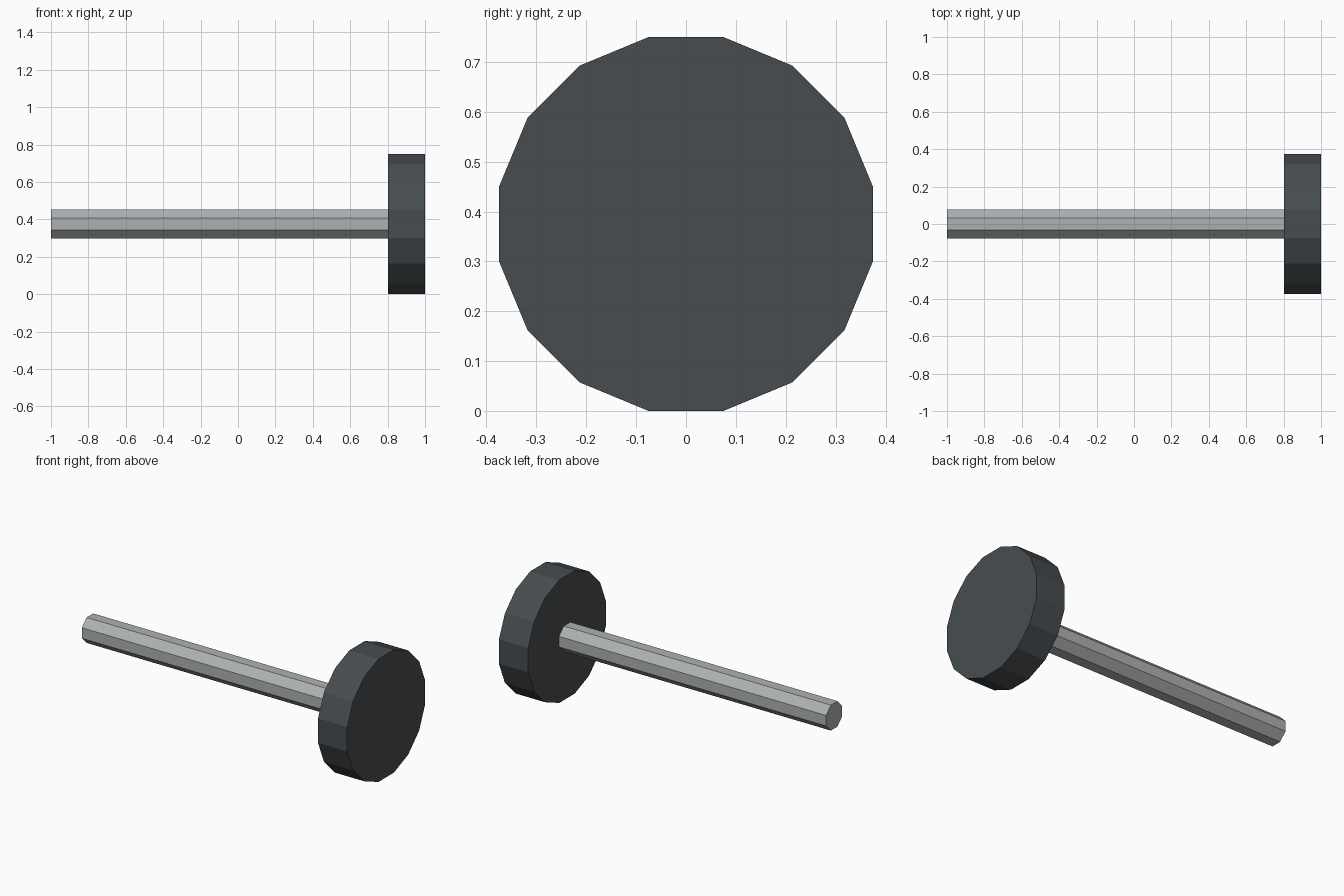
import bpy
import math

if "Cube" in bpy.data.objects:
    bpy.data.objects.remove(bpy.data.objects["Cube"])


def material(name, color):
    mat = bpy.data.materials.new(name)
    mat.diffuse_color = (*color, 1.0)
    mat.use_nodes = True
    mat.node_tree.nodes["Principled BSDF"].inputs["Base Color"].default_value = mat.diffuse_color
    return mat


def prism_along_x(name, sides, apothem, x0, x1, mat):
    """Flat-shaded prism lying along x, with a flat side facing up."""
    bpy.ops.mesh.primitive_cylinder_add(
        vertices=sides, radius=apothem / math.cos(math.pi / sides), depth=x1 - x0)
    obj = bpy.context.object
    obj.name = name
    # Turn by half a side, then lay the axis along x
    obj.rotation_euler = (0, math.pi / 2, 0)
    for v in obj.data.vertices:
        a = math.pi / sides
        x, y = v.co.x, v.co.y
        v.co.x = x * math.cos(a) - y * math.sin(a)
        v.co.y = x * math.sin(a) + y * math.cos(a)
    obj.location = ((x0 + x1) / 2, 0, 0.375)
    obj.data.materials.append(mat)
    return obj


steel = material("light grey metal", (0.42, 0.44, 0.45))
rubber = material("dark grey", (0.063, 0.073, 0.080))

# Eight-sided rod
prism_along_x("rod", 8, 0.0775, -1.0, 0.81, steel)

# Sixteen-sided disc at the end of the rod
prism_along_x("disc", 16, 0.375, 0.803, 1.0, rubber)
